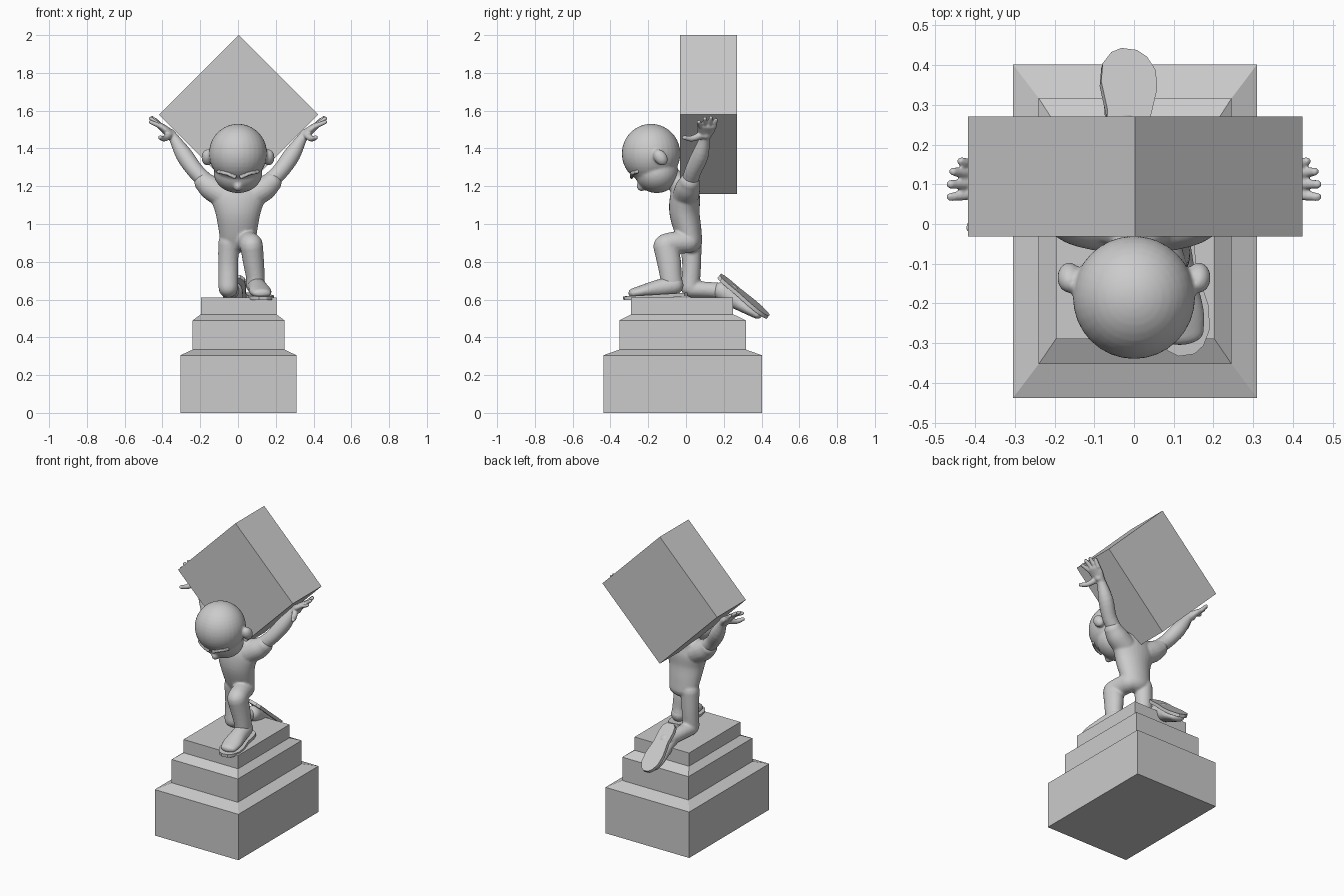
import bpy, bmesh
from math import sin, cos, pi
from mathutils import Vector, Matrix

if "Cube" in bpy.data.objects:
    bpy.data.objects.remove(bpy.data.objects["Cube"])

X, Y = Vector((1, 0, 0)), Vector((0, 1, 0))


def finish(name, bm, voxel=0, smooth=True):
    bmesh.ops.recalc_face_normals(bm, faces=bm.faces[:])
    me = bpy.data.meshes.new(name)
    bm.to_mesh(me)
    bm.free()
    ob = bpy.data.objects.new(name, me)
    bpy.context.collection.objects.link(ob)
    if voxel:  # fuse overlapping volumes into one soft skin
        r = ob.modifiers.new("fuse", 'REMESH')
        r.mode, r.voxel_size, r.use_smooth_shade = 'VOXEL', voxel, True
        s = ob.modifiers.new("soften", 'SMOOTH')
        s.factor, s.iterations = 0.5, 4
    elif smooth:
        bpy.ops.object.select_all(action='DESELECT')
        ob.select_set(True)
        bpy.context.view_layer.objects.active = ob
        bpy.ops.object.shade_smooth_by_angle()
    return ob


def skin(bm, rings):
    vs = [[bm.verts.new(p) for p in r] for r in rings]
    n = len(vs[0])
    for a, b in zip(vs, vs[1:]):
        for i in range(n):
            bm.faces.new((a[i], a[(i + 1) % n], b[(i + 1) % n], b[i]))
    bm.faces.new(vs[0][::-1])
    bm.faces.new(vs[-1])


def loft(bm, pts, ref=X, s=1, M=Matrix(), n=18, steps=4):
    """Round-ended tube through points (x, y, z, half width along ref, half depth)."""
    P = [list(p) if len(p) == 5 else list(p) + [p[3]] for p in pts]
    E = [P[0]] + P + [P[-1]]
    path = []
    for k in range(len(P) - 1):
        a, b, c, d = E[k:k + 4]
        for j in range(steps):
            t = j / steps
            path.append([0.5 * (2 * q + (r - p) * t + (2 * p - 5 * q + 4 * r - w) * t * t
                         + (3 * q - p - 3 * r + w) * t ** 3) for p, q, r, w in zip(a, b, c, d)])
    path.append(P[-1])
    rings = []
    last = len(path) - 1
    for k, p in enumerate(path):
        tan = (Vector(path[min(k + 1, last)][:3]) - Vector(path[max(k - 1, 0)][:3])).normalized()
        u = (ref - tan * ref.dot(tan)).normalized()
        v = tan.cross(u)
        caps = [(0, 1)]
        if k == 0:
            caps = [(-sin(a), cos(a)) for a in (1.45, 1.1, 0.75, 0.4, 0)]
        elif k == last:
            caps = [(sin(a), cos(a)) for a in (0, 0.4, 0.75, 1.1, 1.45)]
        for off, sc in caps:
            c = Vector(p[:3]) + tan * off * min(p[3], p[4])
            ring = []
            for i in range(n):
                a = 2 * pi * i / n
                q = c + u * p[3] * sc * cos(a) + v * p[4] * sc * sin(a)
                ring.append(M @ Vector((q.x * s, q.y, q.z)))
            rings.append(ring if s > 0 else ring[::-1])
    skin(bm, rings)


def ball(bm, c, r, tilt=0):
    M = Matrix.Translation(c) @ Matrix.Rotation(tilt, 4, 'X') @ Matrix.Diagonal((*r, 1))
    bmesh.ops.create_uvsphere(bm, u_segments=32, v_segments=20, radius=1, matrix=M)


# stepped pedestal with sloped ledges
bm = bmesh.new()
big, mid, top = (-.305, .31, -.438, .402), (-.24, .246, -.353, .317), (-.197, .203, -.29, .25)
skin(bm, [[(a, c, z), (b, c, z), (b, d, z), (a, d, z)] for (a, b, c, d), z in
          ((big, 0), (big, .305), (mid, .335), (mid, .49), (top, .522), (top, .61))])
finish("pedestal", bm, smooth=False)

# carried block, standing on its edge
bm = bmesh.new()
bmesh.ops.create_cube(bm, size=1, matrix=Matrix.Translation((.003, .12, 1.579))
                      @ Matrix.Rotation(pi / 4, 4, 'Y') @ Matrix.Diagonal((.596, .302, .596, 1)))
finish("carried_block", bm, smooth=False)

# torso, sleeves and legs
bm = bmesh.new()
loft(bm, [(0, .025, .91, .095, .062), (0, .01, .97, .103, .072), (0, -.008, 1.06, .12, .08),
          (0, -.005, 1.14, .145, .08), (0, 0, 1.195, .13, .065)], n=28)
loft(bm, [(0, -.01, 1.18, .06), (0, -.08, 1.25, .055)])
for s in (1, -1):
    loft(bm, [(.08, 0, 1.155, .07), (.14, .01, 1.19, .066), (.175, .018, 1.218, .056)], Y, s)
loft(bm, [(.045, .01, .905, .06), (.06, -.06, .9, .06), (.07, -.105, .888, .062)])
loft(bm, [(.072, -.108, .885, .06, .066), (.082, -.09, .8, .056, .064), (.092, -.08, .72, .05, .058),
          (.092, -.075, .68, .05, .06)])
loft(bm, [(-.05, .025, .9, .055, .058), (-.052, .03, .78, .053, .05), (-.052, .022, .665, .052, .05)])
loft(bm, [(-.052, .03, .655, .05, .045), (-.04, .14, .65, .044, .042), (-.022, .235, .64, .045, .045)])
finish("body", bm, .007)

# arms with palm, thumb and four fingers
for s, side in ((1, "left"), (-1, "right")):
    bm = bmesh.new()
    loft(bm, [(.14, .015, 1.2, .045), (.22, .035, 1.275, .044), (.285, .075, 1.365, .045),
              (.34, .1, 1.455, .027), (.36, .105, 1.475, .03)], Y, s)
    loft(bm, [(.35, .103, 1.465, .03, .024), (.38, .105, 1.495, .048, .022),
              (.41, .11, 1.518, .05, .018)], Y, s)
    for y0, tip in ((.075, (.462, .068, 1.54)), (.1, (.462, .1, 1.558)),
                    (.125, (.455, .132, 1.562)), (.148, (.435, .158, 1.55))):
        loft(bm, [(.405, y0, 1.515, .014), (*tip, .011)], Y, s, n=12)
    loft(bm, [(.365, .08, 1.47, .02), (.39, .03, 1.452, .016), (.412, -.01, 1.458, .012)], X, s, n=12)
    finish(side + "_arm", bm, .005)

# shoes: soft upper on a flat sole
half = [(.0, .028), (-.02, .05), (-.06, .058), (-.13, .056), (-.22, .072), (-.28, .068),
        (-.32, .046), (-.338, .02)]
front = (Matrix.Translation((.085, .005, .617)) @ Matrix.Rotation(.14, 4, 'Z')
         @ Matrix.Rotation(.06, 4, 'X'))
rear = (Matrix.Translation((-.012, .182, .733)) @ Matrix.Rotation(2.443, 4, 'X')
        @ Matrix.Rotation(-.2, 4, 'Y'))
for where, M in (("front", front), ("rear", rear)):
    bm = bmesh.new()
    loft(bm, [(0, -.065, .062, .05, .05), (0, -.15, .052, .052, .046), (0, -.23, .042, .06, .034),
              (0, -.285, .034, .052, .026)], M=M)
    finish(where + "_shoe", bm, .007)
    bm = bmesh.new()
    outline = [(w, y) for y, w in half] + [(-w, y) for y, w in half[::-1]]
    skin(bm, [[M @ Vector((x, y, z)) for x, y in outline] for z in (0, .02)])
    finish(where + "_sole", bm)

# bowed head with jaw, ears and nose
bm = bmesh.new()
ball(bm, (0, -.185, 1.373), (.154, .155, .157))
ball(bm, (0, -.155, 1.27), (.128, .115, .106))
ball(bm, (0, -.235, 1.2), (.024, .026, .026))
for s in (1, -1):
    ball(bm, (s * .163, -.135, 1.352), (.03, .034, .046), .6)
finish("head", bm, .007)

# slanted brows
bm = bmesh.new()
for s in (1, -1):
    loft(bm, [(.018, -.288, 1.25, .009, .012), (.06, -.285, 1.268, .01, .012),
              (.105, -.258, 1.277, .008, .01)], Y, s, n=10)
finish("brows", bm)
